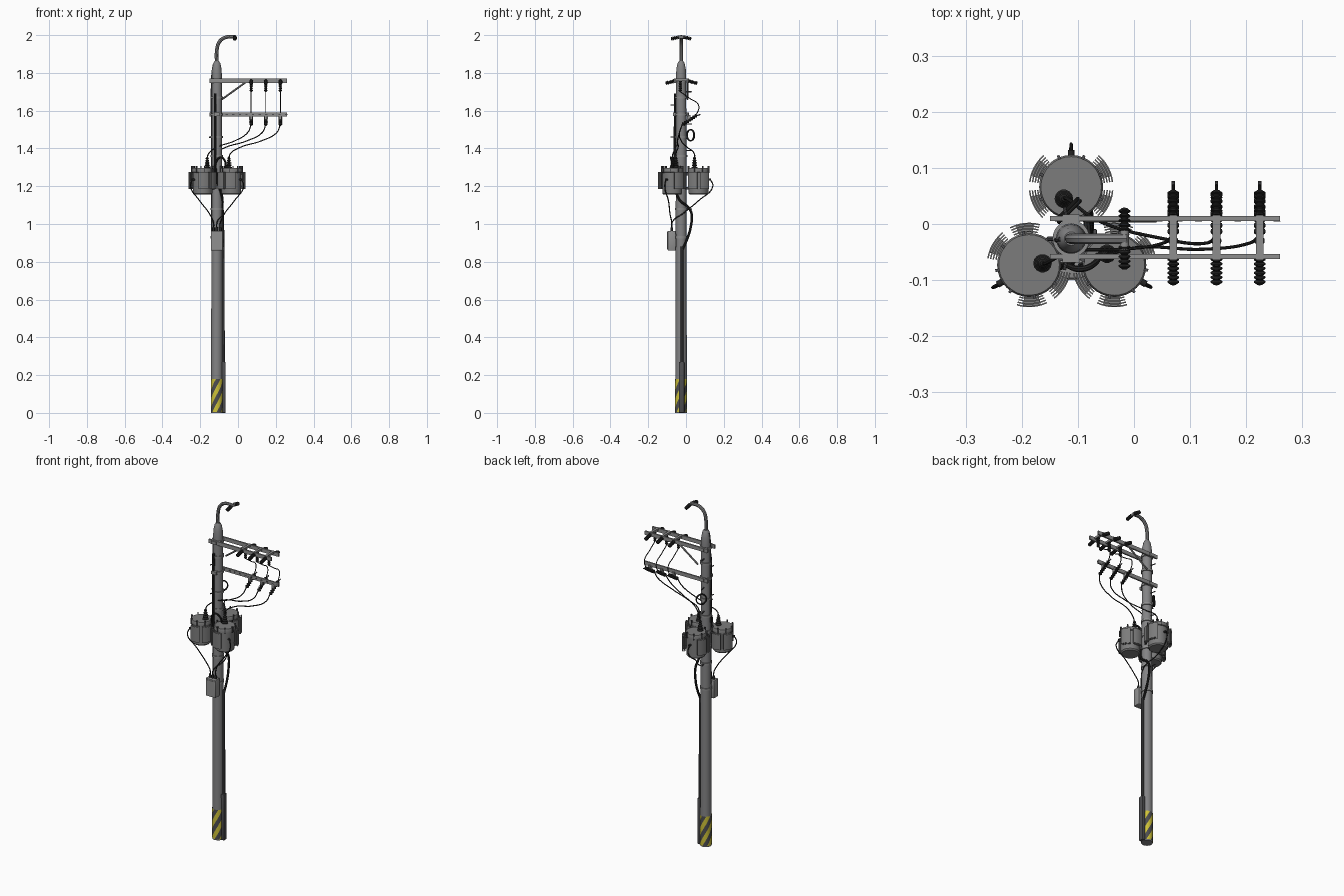
import bpy, bmesh, math
from mathutils import Vector, Matrix

if "Cube" in bpy.data.objects:
    bpy.data.objects.remove(bpy.data.objects["Cube"])

def mat(name, r, g, b):
    m = bpy.data.materials.new(name)
    m.diffuse_color = (r, g, b, 1)
    m.use_nodes = True
    m.node_tree.nodes["Principled BSDF"].inputs["Base Color"].default_value = m.diffuse_color
    return m

POLE = mat("concrete grey", .23, .23, .235)
TANK = mat("tank grey", .2, .2, .2)
STEEL = mat("galvanised steel", .27, .27, .27)
BOX = mat("cabinet grey", .28, .28, .28)
DARK = mat("dark grey", .075, .075, .08)
BLACK = mat("rubber black", .018, .018, .018)
YELLOW = mat("warning yellow", .62, .54, .04)

PX, PY = -.112, -.026           # pole axis

def link(name, me, *mats):
    for m in mats:
        me.materials.append(m)
    me.shade_smooth()
    me.set_sharp_from_angle(angle=math.radians(35))
    ob = bpy.data.objects.new(name, me)
    bpy.context.collection.objects.link(ob)
    return ob

def finish(name, bm, *mats):
    bmesh.ops.recalc_face_normals(bm, faces=bm.faces[:])
    me = bpy.data.meshes.new(name)
    bm.to_mesh(me)
    bm.free()
    return link(name, me, *mats)

def add_box(bm, c, s, rot=0.0):
    M = Matrix.Translation(c) @ Matrix.Rotation(rot, 4, 'Z') @ Matrix.Diagonal((*s, 1))
    bmesh.ops.create_cube(bm, size=1, matrix=M)

def box(name, c, s, m, rot=0.0, bevel=0.0):
    bm = bmesh.new()
    add_box(bm, c, s, rot)
    if bevel:
        bmesh.ops.bevel(bm, geom=bm.edges[:], offset=bevel, segments=2, affect='EDGES', profile=.5)
    return finish(name, bm, m)

def lathe(name, profile, m, origin=(0, 0, 0), axis=(0, 0, 1), n=20):
    """Spin (radius, distance) pairs round an axis."""
    q = Vector(axis).to_track_quat('Z', 'Y')
    bm = bmesh.new()
    rings = []
    for r, t in profile:
        rings.append([bm.verts.new(Vector(origin) + q @ Vector(
            (r * math.cos(i * math.tau / n), r * math.sin(i * math.tau / n), t))) for i in range(n)])
    for a, b in zip(rings, rings[1:]):
        for i in range(n):
            bm.faces.new((a[i], a[(i + 1) % n], b[(i + 1) % n], b[i]))
    bm.faces.new(rings[0][::-1])
    bm.faces.new(rings[-1])
    return finish(name, bm, m)

def rod(name, p, q, r, m, n=12):
    d = Vector(q) - Vector(p)
    return lathe(name, [(r, 0), (r, d.length)], m, p, d, n)

def ribbed(name, p, q, r, sheds=5, taper=1.0):
    """Insulator with sheds running from p to q."""
    d = Vector(q) - Vector(p)
    step = d.length / sheds
    prof = []
    for i in range(sheds):
        k = r * (1 + (taper - 1) * i / max(1, sheds - 1))
        t = i * step
        prof += [(k * .6, t), (k, t + step * .25), (k, t + step * .5), (k * .6, t + step * .85)]
    prof.append((r * taper * .5, d.length))
    return lathe(name, prof, BLACK, p, d, 14)

def tube(name, pts, r, m, cyclic=False):
    cu = bpy.data.curves.new(name, 'CURVE')
    cu.dimensions = '3D'
    cu.bevel_depth, cu.bevel_resolution, cu.resolution_u = r, 2, 8
    cu.use_fill_caps = True
    s = cu.splines.new('BEZIER')
    s.bezier_points.add(len(pts) - 1)
    for bp, p in zip(s.bezier_points, pts):
        bp.co = p
        bp.handle_left_type = bp.handle_right_type = 'AUTO'
    s.use_cyclic_u = cyclic
    tmp = bpy.data.objects.new(name + " path", cu)
    bpy.context.collection.objects.link(tmp)
    bpy.context.view_layer.update()
    me = bpy.data.meshes.new_from_object(tmp.evaluated_get(bpy.context.evaluated_depsgraph_get()))
    bpy.data.objects.remove(tmp)
    me.materials.clear()
    return link(name, me, m)

def band(z, r=.033, h=.012, m=STEEL):
    lathe("pole band", [(r, -h / 2), (r, h / 2)], m, (PX, PY, z), n=24)

# Pole with rounded tip
lathe("pole", [(.031, 0), (.0285, 1.0), (.027, 1.78), (.025, 1.82), (.019, 1.85), (.012, 1.862)],
      POLE, (PX, PY, 0), n=28)

# Hazard band: sheared columns, alternating in colour
bm = bmesh.new()
COLS, ROWS = 32, 12
grid = [[bm.verts.new((PX + .0322 * math.cos(c * math.tau / COLS + j * .25),
                       PY + .0322 * math.sin(c * math.tau / COLS + j * .25), .006 + j * .0145))
         for c in range(COLS)] for j in range(ROWS + 1)]
for a, b in zip(grid, grid[1:]):
    for c in range(COLS):
        f = bm.faces.new((a[c], a[(c + 1) % COLS], b[(c + 1) % COLS], b[c]))
        f.material_index = (c // 4) % 2
finish("hazard_band", bm, DARK, YELLOW)

# Lamp arm and double head on top
tube("lamp_arm", [(PX, PY, 1.84), (PX, PY, 1.92), (-.098, PY, 1.965), (-.066, PY, 1.988), (-.012, PY, 1.99)], .0095, POLE)
rod("lamp_crossbar", (-.017, PY - .02, 1.989), (-.017, PY + .02, 1.989), .008, STEEL)
for s in (-1, 1):
    ribbed("lamp_end", (-.017, PY + s * .012, 1.989), (-.017, PY + s * .054, 1.98), .0105, 5)

# Crossarms: a pair above, one below at the back
for y, z in ((.01, 1.758), (-.058, 1.758), (.01, 1.58)):
    box("crossarm", (.055, y, z), (.41, .009, .022), STEEL)
for x in [-.13 + i * .035 for i in range(12)]:
    box("crossarm_hole", (x, .0052, 1.58), (.012, .001, .007), DARK)
tube("arm_brace", [(-.085, .008, 1.66), (.04, .008, 1.75)], .005, STEEL)
for z in (1.76, 1.67, 1.58, 1.46, 1.36, 1.27, 1.19, 1.08, .93):
    band(z)
for z in (1.758, 1.58):
    box("arm_clamp", (PX, PY, z), (.03, .085, .018), STEEL)

# Three phases: insulators, fuse holders, jumpers and droppers
for i, x in enumerate((.07, .147, .224)):
    box("insulator_saddle", (x, -.024, 1.764), (.014, .08, .012), STEEL)
    ribbed("front_insulator", (x, -.06, 1.757), (x, -.108, 1.745), .0105, 6)
    ribbed("back_insulator", (x, .013, 1.757), (x, .06, 1.745), .0105, 6)
    ribbed("hanging_insulator", (x, -.03, 1.758), (x, -.03, 1.70), .009, 5)
    ribbed("fuse_insulator", (x, .056, 1.575), (x, -.02, 1.525), .0105, 7)
    rod("fuse_tip", (x, .05, 1.571), (x, .076, 1.58), .003, DARK)
    box("fuse_bracket", (x, .014, 1.563), (.014, .02, .03), STEEL)
    tube("jumper_wire", [(x, -.03, 1.70), (x, .02, 1.665), (x, .066, 1.63), (x, .06, 1.59), (x, .02, 1.55)], .0025, BLACK)
    ex, ey = ((-.163, -.07), (-.125, .045), (-.048, -.053))[(0, 1, 2)[i]]
    tube("dropper_wire", [(x, -.02, 1.527), (x - .018, -.034, 1.485), ((x * 2 + ex) / 3 - .01, -.045 + .02 * (i == 1), 1.44),
                          ((x + ex * 3) / 4 - .01, (ey - .03) / 2, 1.405), (ex + .006, ey, 1.37), (ex, ey, 1.345)], .003, BLACK)

def arc_plate(bm, c, r0, r1, a0, a1, z0, z1, n=6):
    prev = None
    for i in range(n + 1):
        a = a0 + (a1 - a0) * i / n
        ring = [bm.verts.new((c[0] + r * math.cos(a), c[1] + r * math.sin(a), z))
                for r, z in ((r0, z0), (r1, z0), (r1, z1), (r0, z1))]
        if prev:
            for k in range(4):
                bm.faces.new((prev[k], prev[(k + 1) % 4], ring[(k + 1) % 4], ring[k]))
        if i in (0, n):
            bm.faces.new(ring)
        prev = ring

# Three transformers: tank, cooling fins, lid clips, bushing, outlet cable
for cx, cy, bx, by in ((-.112, .066, -.125, .045), (-.187, -.073, -.163, -.07), (-.035, -.073, -.048, -.053)):
    out = math.atan2(cy - PY, cx - PX)
    u = Vector((math.cos(out), math.sin(out), 0))
    C = Vector((cx, cy, 0))
    lathe("transformer_tank", [(.046, 1.155), (.052, 1.162), (.052, 1.272), (.057, 1.274), (.057, 1.29), (.054, 1.296)],
          TANK, (cx, cy, 0), n=32)
    bm = bmesh.new()
    for off in (-116, -62, 62, 116):
        a = out + math.radians(off)
        for k in range(4):
            r, w = .0585 + k * .0048, math.radians(21)
            arc_plate(bm, (cx, cy), r, r + .0025, a - w, a + w, 1.185, 1.275)
        for z in (1.195, 1.262):
            arc_plate(bm, (cx, cy), .05, .074, a - .22, a + .22, z, z + .006, 2)
    finish("cooling_fins", bm, TANK)
    bm = bmesh.new()
    for k in range(8):
        a = out + (k + .5) * math.tau / 8
        add_box(bm, (cx + .057 * math.cos(a), cy + .057 * math.sin(a), 1.288), (.008, .005, .036), a)
    finish("lid_clips", bm, DARK)
    ribbed("bushing", (bx, by, 1.294), (bx, by, 1.355), .0165, 5, .5)
    # bracket to the pole
    for z in (1.19, 1.265):
        p = Vector((PX, PY, z)).lerp(C + Vector((0, 0, z)), .45)
        box("tank_bracket", p, (.05, .03, .014), DARK, out)
    # low-voltage terminal and cable to the cabinet
    t = C + u * .052 + Vector((0, 0, 1.235))
    rod("terminal", t, t + u * .014, .006, BLACK)
    end = Vector((PX + .018 * (cx - PX) / .076, -.075, .97))
    low = (C + u * .05).lerp(end, .25)
    tube("low_voltage_cable", [t + u * .012, t + u * .024 + Vector((0, 0, -.035)), (low.x, low.y, 1.125),
                               (end.x + (cx - PX) * .25, (low.y + end.y) / 2 if cy < 0 else .0, 1.05) if cy < 0
                               else (PX + .036, -.01, 1.06), end + Vector((0, 0, .035)), end], .003, BLACK)
    lathe("cable_gland", [(.007, 0), (.007, .014), (.004, .022)], BLACK, (end.x, end.y, .963), n=12)

# Control cabinet
box("cabinet", (PX, -.076, .912), (.064, .042, .104), BOX, bevel=.003)
box("cabinet_door", (PX, -.098, .912), (.054, .003, .09), BOX)
box("cabinet_mount", (PX, -.053, .912), (.03, .012, .07), STEEL)

# Ground cable: guard, conduit, then loose cable round to the upper riser
box("cable_guard", (-.076, PY + .003, .135), (.02, .028, .27), DARK, bevel=.003)
tube("conduit", [(-.078, -.021, .25), (-.0785, -.021, .88)], .008, DARK)
tube("loose_cable", [(-.0785, -.021, .86), (-.078, .006, .92), (-.08, .026, .99), (-.082, .028, 1.06),
                     (-.084, .006, 1.095), (-.082, -.028, 1.12), (-.088, -.05, 1.16), (-.108, -.06, 1.22), (-.12, -.059, 1.3)], .0065, BLACK)
tube("upper_riser", [(-.12, -.059, 1.28), (-.12, -.057, 1.69)], .007, BLACK)
tube("side_riser", [(-.138, -.032, .96), (-.138, -.03, 1.4), (-.137, -.028, 1.79), (-.13, -.027, 1.845)], .0045, DARK)
tube("front_loop", [(-.122, -.062, 1.26), (-.115, -.075, 1.33), (-.092, -.08, 1.352), (-.07, -.07, 1.335), (-.065, -.055, 1.29)], .0055, BLACK)

# Spare cable coil behind the pole
n = Vector((-.7, .7, 0)).normalized()
side = n.cross(Vector((0, 0, 1)))
for k in (0, 1):
    c = Vector((-.115, .022, 1.47)) + n * k * .006
    tube("cable_coil", [c + side * .027 * math.cos(a * math.pi / 4) + Vector((0, 0, .029 * math.sin(a * math.pi / 4)))
                        for a in range(8)], .0032, BLACK, True)

# Climbing bolts on both sides of the pole
for i, z in enumerate((1.08, 1.2, 1.39, 1.46, 1.53, 1.63, 1.7)):
    s = 1 if i % 2 == 0 else -1
    rod("climbing_bolt", (PX, PY, z), (PX - .012, PY + s * .056, z), .003, DARK, 8)
rod("side_bolt", (PX, PY, 1.46), (PX - .042, PY, 1.46), .004, DARK, 8)
